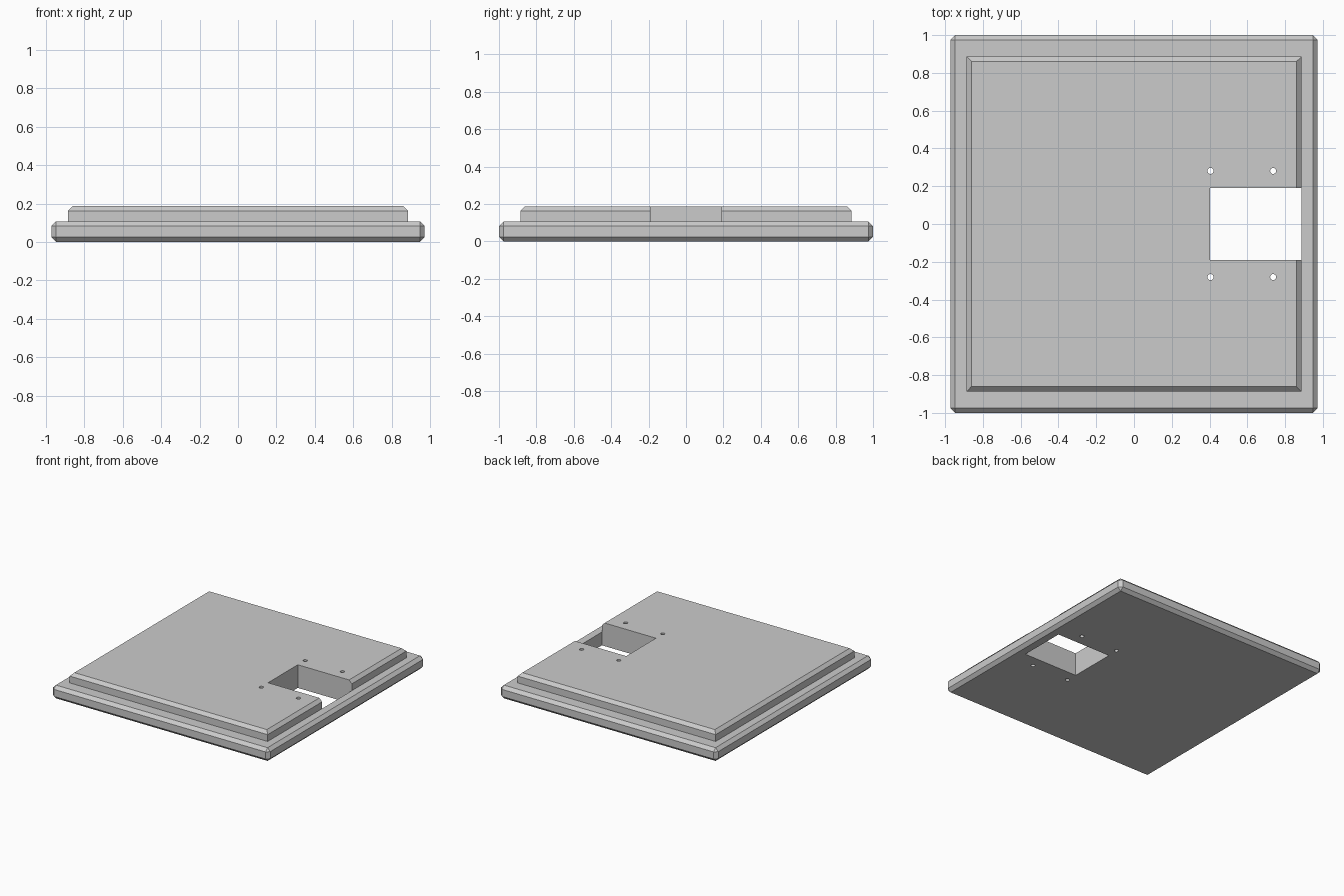
import bpy
import bmesh
from mathutils import Matrix

cube = bpy.data.objects.get("Cube")
if cube:
    bpy.data.objects.remove(cube, do_unlink=True)

grey = bpy.data.materials.new("plain grey")
grey.use_nodes = True
colour = (0.6, 0.6, 0.6, 1)
grey.diffuse_color = colour
grey.node_tree.nodes["Principled BSDF"].inputs["Base Color"].default_value = colour


def add_object(name, bm):
    mesh = bpy.data.meshes.new(name)
    bmesh.ops.recalc_face_normals(bm, faces=bm.faces)
    bm.to_mesh(mesh)
    bm.free()
    mesh.materials.append(grey)
    obj = bpy.data.objects.new(name, mesh)
    bpy.context.collection.objects.link(obj)
    return obj


def box(name, low, high, bevel_rule=None, bevel=0.025):
    bm = bmesh.new()
    size = [b - a for a, b in zip(low, high)]
    centre = [(a + b) / 2 for a, b in zip(low, high)]
    place = Matrix.Translation(centre) @ Matrix.Diagonal((*size, 1))
    bmesh.ops.create_cube(bm, size=1, matrix=place)
    if bevel_rule:
        edges = [e for e in bm.edges if bevel_rule(e)]
        bmesh.ops.bevel(bm, geom=edges, offset=bevel, segments=1,
                        affect='EDGES', profile=0.5)
    return add_object(name, bm)


def boolean(target, tool, operation):
    mod = target.modifiers.new(tool.name, 'BOOLEAN')
    mod.operation = operation
    mod.solver = 'EXACT'
    mod.object = tool
    tool.hide_render = True
    tool.hide_viewport = True
    tool.display_type = 'WIRE'


# Base slab, chamfered on every edge
base = box("base_slab", (-0.972, -1, 0), (0.972, 1, 0.107), lambda e: True)

# Raised plate, chamfered round its top only
TOP = 0.187
plate = box("raised_plate", (-0.886, -0.886, 0.05), (0.886, 0.886, TOP),
            lambda e: all(v.co.z > TOP - 0.01 for v in e.verts))
boolean(base, plate, 'UNION')

# Square notch through both layers
notch = box("notch_cutter", (0.402, -0.19, -0.1), (0.886, 0.19, 0.3))
boolean(base, notch, 'DIFFERENCE')

# Four screw holes beside the notch
bm = bmesh.new()
for x in (0.405, 0.737):
    for y in (-0.281, 0.281):
        bmesh.ops.create_cone(bm, cap_ends=True, segments=24, radius1=0.016,
                              radius2=0.016, depth=0.6,
                              matrix=Matrix.Translation((x, y, 0.1)))
holes = add_object("screw_hole_cutter", bm)
boolean(base, holes, 'DIFFERENCE')

# Apply the cuts and drop the helpers
bpy.context.view_layer.update()
graph = bpy.context.evaluated_depsgraph_get()
solid = bpy.data.meshes.new_from_object(base.evaluated_get(graph))
base.modifiers.clear()
base.data = solid
base.name = "stepped_panel"
for helper in (plate, notch, holes):
    bpy.data.objects.remove(helper, do_unlink=True)
